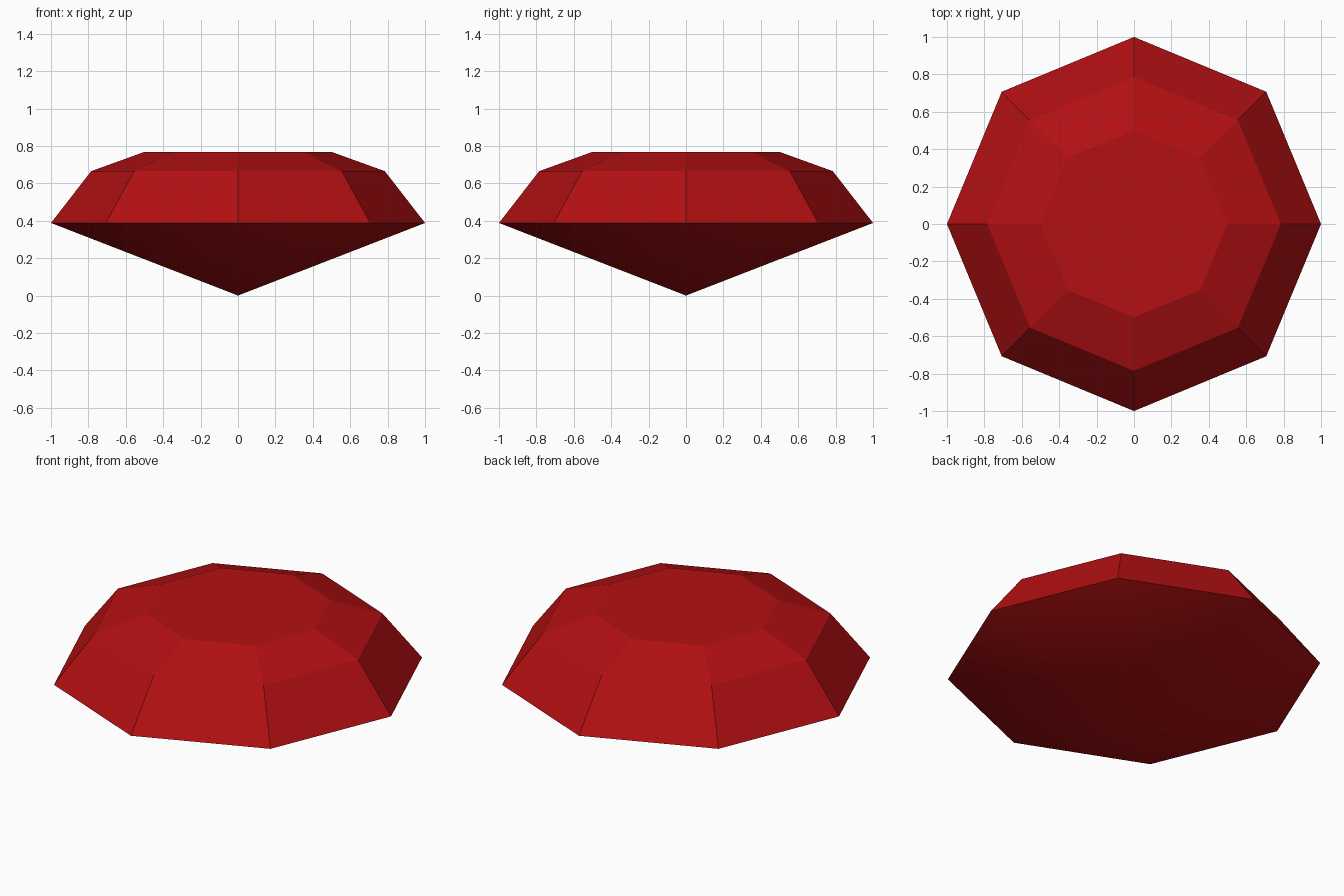
import bpy
import bmesh
from math import cos, sin, tau

cube = bpy.data.objects.get("Cube")
if cube:
    bpy.data.objects.remove(cube, do_unlink=True)

SIDES = 8


def flat_colour(name, rgb):
    mat = bpy.data.materials.new(name)
    mat.use_nodes = True
    colour = (*rgb, 1.0)
    mat.diffuse_color = colour
    mat.node_tree.nodes["Principled BSDF"].inputs["Base Color"].default_value = colour
    return mat


def ring(bm, radius, z):
    angles = [tau * i / SIDES for i in range(SIDES)]
    return [bm.verts.new((radius * cos(a), radius * sin(a), z)) for a in angles]


bm = bmesh.new()

# Girdle, crown shoulder and table outlines, with the culet point below
girdle = ring(bm, 1.0, 0.388)
shoulder = ring(bm, 0.785, 0.665)
table = ring(bm, 0.5, 0.768)
culet = bm.verts.new((0, 0, 0))

for i in range(SIDES):
    j = (i + 1) % SIDES
    # Crown facets, flat
    for low, high in ((girdle, shoulder), (shoulder, table)):
        bm.faces.new((low[i], low[j], high[j], high[i]))
    # Pavilion facets, softly shaded
    bm.faces.new((girdle[j], girdle[i], culet)).smooth = True
bm.faces.new(table)

# Keep the girdle crisp between crown and pavilion
for i in range(SIDES):
    bm.edges.get((girdle[i], girdle[(i + 1) % SIDES])).smooth = False

mesh = bpy.data.meshes.new("cut_gem")
bm.to_mesh(mesh)
bm.free()
mesh.materials.append(flat_colour("deep red", (0.45, 0.005, 0.006)))
gem = bpy.data.objects.new("cut_gem", mesh)
bpy.context.collection.objects.link(gem)
